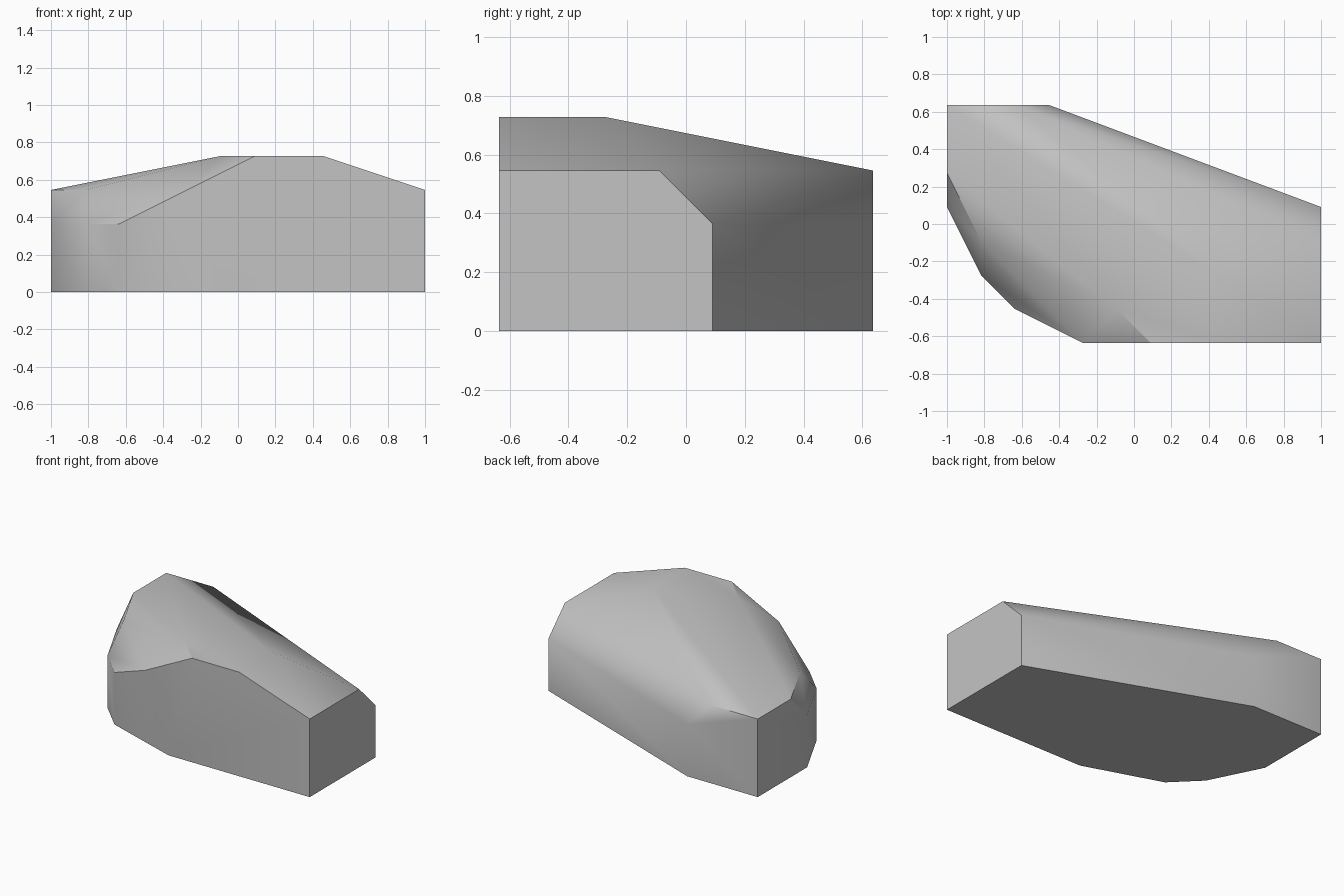
import bpy
import bmesh
from math import radians

cube = bpy.data.objects.get("Cube")
if cube:
    bpy.data.objects.remove(cube, do_unlink=True)

UNIT = 1 / 11  # model grid step

# one stone colour
stone = bpy.data.materials.new("plain_grey")
stone.use_nodes = True
grey = (0.55, 0.55, 0.55, 1)
stone.diffuse_color = grey
stone.node_tree.nodes["Principled BSDF"].inputs["Base Color"].default_value = grey

# flat footprint on the ground
footprint = [(11, -7), (11, 1), (-5, 7), (-11, 7),
             (-11, 1), (-9, -3), (-7, -5), (-1, -7)]
# lower rim, where the upright walls meet the bevels
lower_rim = [(11, 1), (-5, 7), (-11, 1), (-9, -3), (-7, -5)]
# upper rim, the outline of the sloping roof
upper_rim = [(11, -7), (11, -1), (-7, 7), (-11, 7),
             (-11, 3), (-9, -1), (-3, -7)]
# level crown
crown = [(5, -7), (5, -3), (-1, -5), (1, -7)]

levels = {0: footprint, 4: lower_rim, 6: upper_rim, 8: crown}

# faceted rock body: wrap the stacked outlines in a convex skin
bm = bmesh.new()
for height, outline in levels.items():
    for x, y in outline:
        bm.verts.new((x * UNIT, y * UNIT, height * UNIT))
bmesh.ops.convex_hull(bm, input=bm.verts[:])
bmesh.ops.dissolve_limit(bm, angle_limit=radians(0.5),
                         verts=bm.verts[:], edges=bm.edges[:])
bmesh.ops.recalc_face_normals(bm, faces=bm.faces[:])

mesh = bpy.data.meshes.new("rock_body")
bm.to_mesh(mesh)
bm.free()
mesh.materials.append(stone)
rock = bpy.data.objects.new("rock_body", mesh)
bpy.context.collection.objects.link(rock)

# soft shading over shallow edges, crisp steep ones
bpy.ops.object.select_all(action="DESELECT")
rock.select_set(True)
bpy.context.view_layer.objects.active = rock
bpy.ops.object.shade_smooth_by_angle(angle=radians(30))
